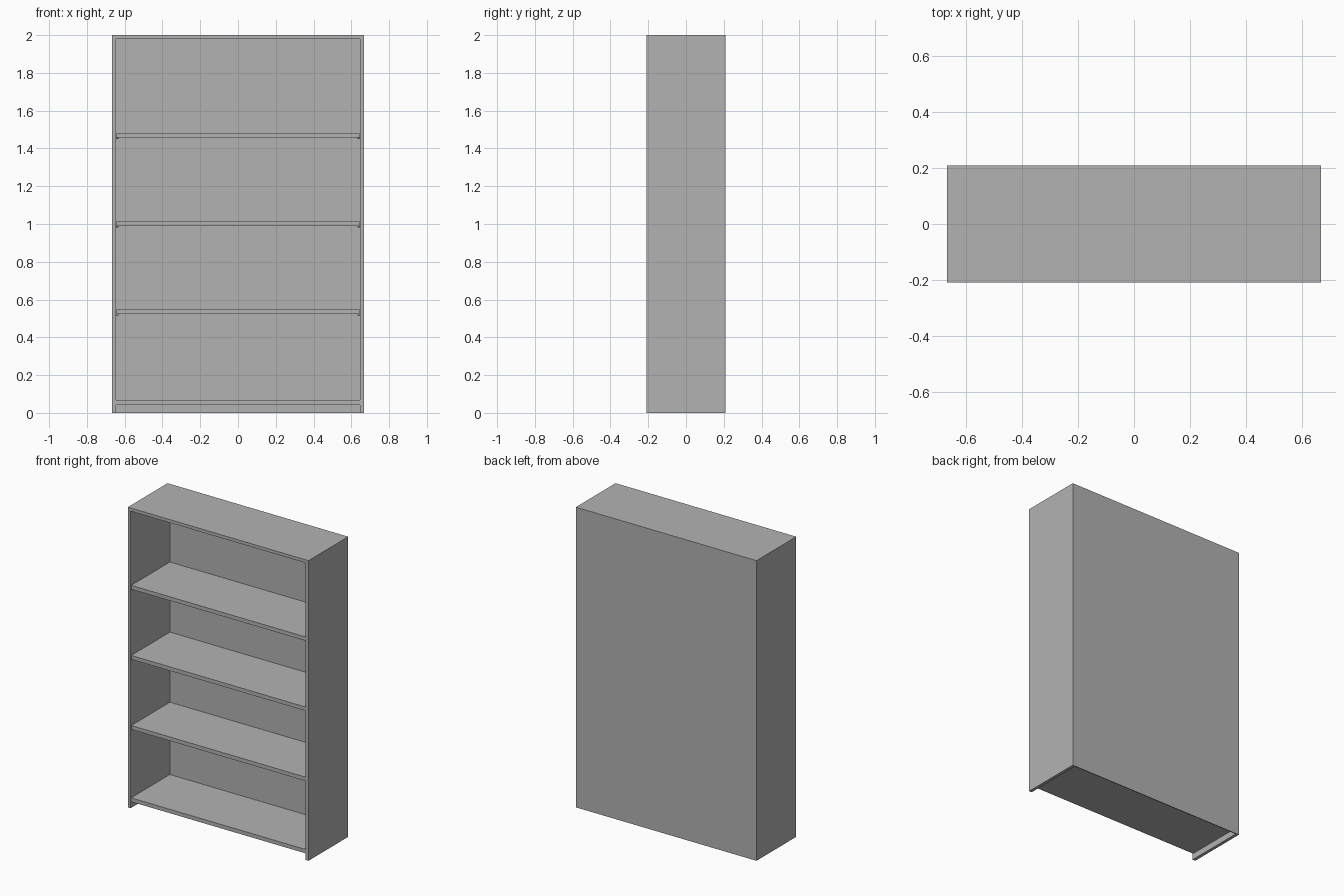
import bpy

cube = bpy.data.objects.get("Cube")
if cube:
    bpy.data.objects.remove(cube, do_unlink=True)

# Overall sizes
W, D, H = 1.332, 0.418, 2.0
BOARD = 0.021
SHELF = 0.026
BACK = 0.006
INNER = W / 2 - BOARD
FRONT, REAR = -D / 2, D / 2 - BACK

grey = bpy.data.materials.new("plain_grey")
grey.use_nodes = True
grey.diffuse_color = (0.448, 0.448, 0.448, 1)
grey.node_tree.nodes["Principled BSDF"].inputs["Base Color"].default_value = grey.diffuse_color


def board(name, low, high):
    """Box spanning two opposite corners."""
    bpy.ops.mesh.primitive_cube_add(size=1)
    ob = bpy.context.object
    ob.name = name
    ob.location = [(a + b) / 2 for a, b in zip(low, high)]
    ob.scale = [b - a for a, b in zip(low, high)]
    ob.data.materials.append(grey)
    return ob


# Carcass
for side, s in (("left", 1), ("right", -1)):
    xs = sorted((s * INNER, s * W / 2))
    board(side + "_side_panel", (xs[0], FRONT, 0), (xs[1], REAR, H))
board("top_panel", (-INNER, FRONT, H - BOARD), (INNER, REAR, H))
board("back_panel", (-W / 2, REAR, 0), (W / 2, D / 2, H))

# Fixed bottom shelf
board("bottom_shelf", (-INNER, FRONT + 0.005, 0.041), (INNER, REAR, 0.041 + SHELF))

# Adjustable shelves resting on small pins
PIN = 0.004
for name, z in (("lower", 0.523), ("middle", 0.99), ("upper", 1.457)):
    board(name + "_shelf", (-INNER + 0.001, FRONT + 0.005, z), (INNER - 0.001, REAR, z + SHELF))
    for s in (-1, 1):
        for y in (FRONT + 0.05, REAR - 0.05):
            bpy.ops.mesh.primitive_cylinder_add(
                vertices=12, radius=PIN, depth=0.012,
                location=(s * (INNER - 0.006), y, z - PIN), rotation=(0, 1.5708, 0))
            pin = bpy.context.object
            pin.name = name + "_shelf_pin"
            pin.data.materials.append(grey)
